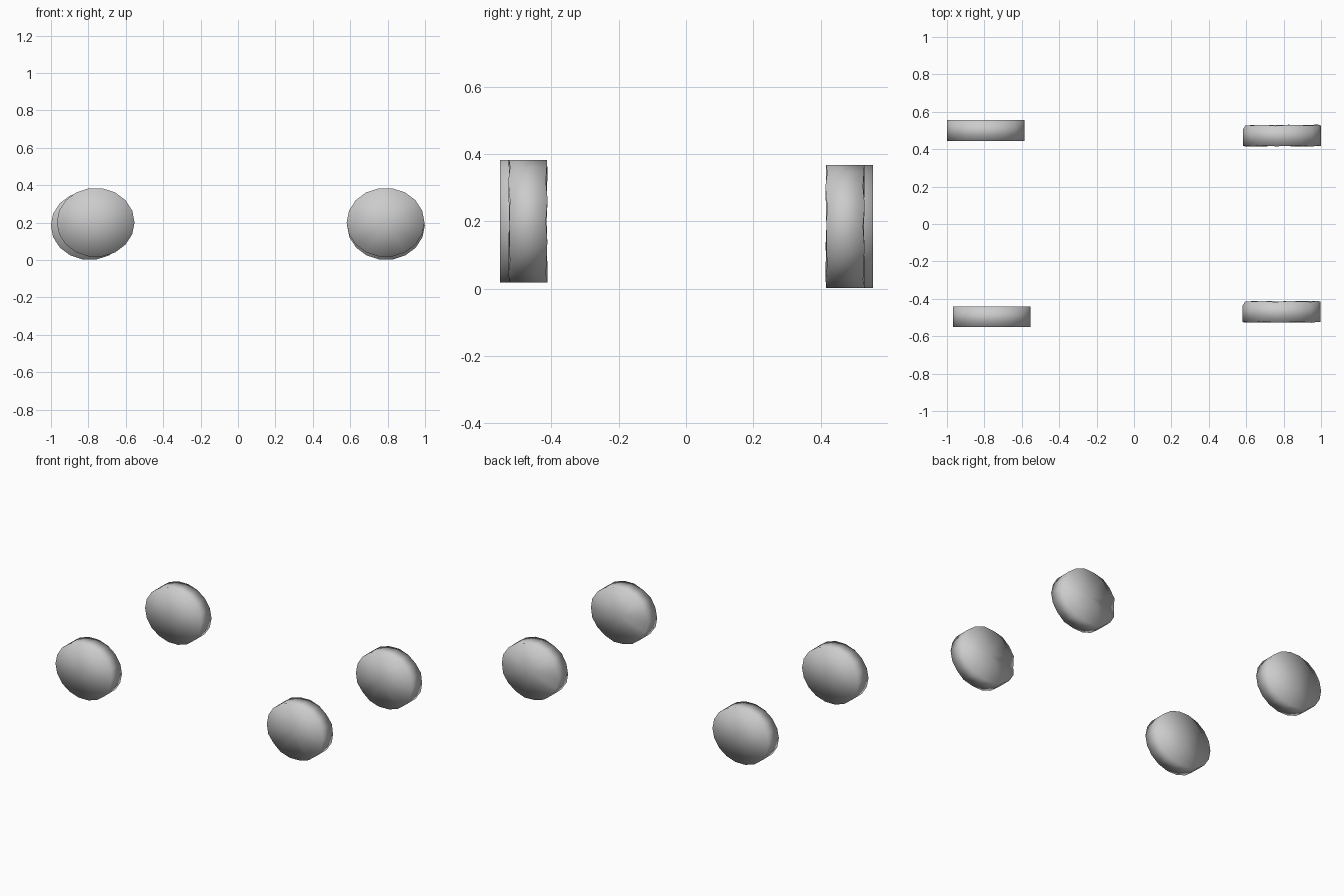
import bpy, bmesh
from math import pi, sin, cos

if "Cube" in bpy.data.objects:
    bpy.data.objects.remove(bpy.data.objects["Cube"])

SIDES = 18
RX, RZ = 0.208, 0.185


def wheel(name, x, y0, y1, z, dent=False):
    # slightly oval closed disc, axle along y, smooth shaded all over
    bm = bmesh.new()
    rings = []
    for y in (y0, y1):
        ring = []
        for i in range(SIDES):
            a = 2 * pi * i / SIDES
            ring.append(bm.verts.new((x + RX * cos(a), y, z + RZ * sin(a))))
        hub = bm.verts.new((x, y, z))
        rings.append(ring)
        for i in range(SIDES):
            bm.faces.new((hub, ring[i], ring[(i + 1) % SIDES]))
    for i in range(SIDES):
        j = (i + 1) % SIDES
        bm.faces.new((rings[0][i], rings[0][j], rings[1][j], rings[1][i]))
    if dent:
        # small nick in the rear rim, on the side facing the middle
        rings[1][SIDES // 2].co.y -= 0.025
        for i, v in enumerate(rings[0] + rings[1]):
            v.co.y += 0.003 * sin(i * 2.4)
    bmesh.ops.recalc_face_normals(bm, faces=bm.faces)
    for f in bm.faces:
        f.smooth = True
    me = bpy.data.meshes.new(name)
    bm.to_mesh(me)
    bm.free()
    ob = bpy.data.objects.new(name, me)
    bpy.context.collection.objects.link(ob)


# four wheels, the front pair sitting slightly higher
wheel("wheel_front_left", -0.761, -0.552, -0.441, 0.201)
wheel("wheel_back_left", -0.793, 0.444, 0.555, 0.185)
wheel("wheel_front_right", 0.789, -0.525, -0.414, 0.201, True)
wheel("wheel_back_right", 0.791, 0.417, 0.528, 0.185, True)
